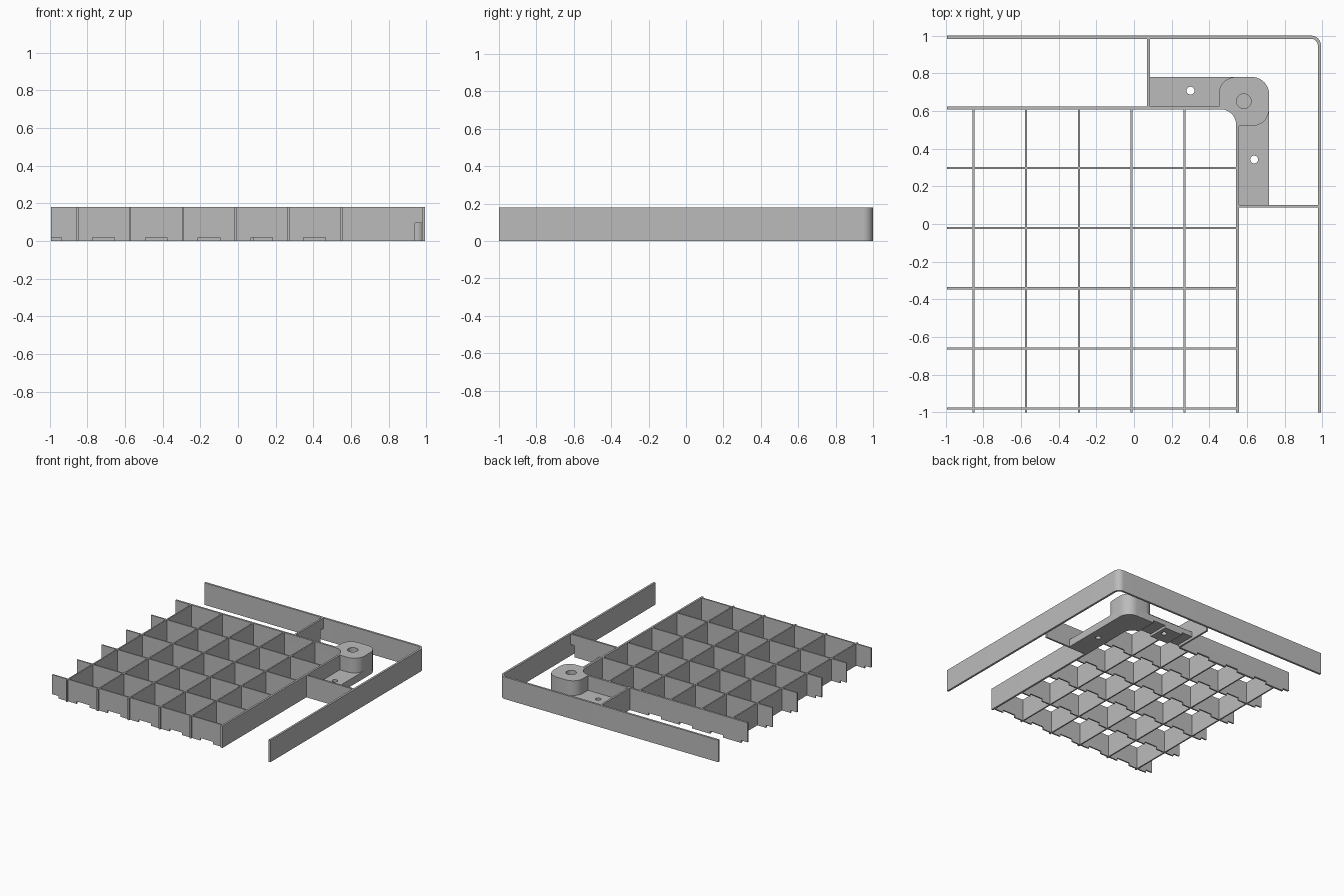
import bpy, bmesh
from math import cos, sin, radians
from mathutils import Vector

if "Cube" in bpy.data.objects:
    bpy.data.objects.remove(bpy.data.objects["Cube"], do_unlink=True)

H = 0.18          # common height
X = 0.993         # half width
NOTCH = 0.02      # strip channel height
PLATE = 0.06      # bracket plate thickness
RIB = 0.011       # divider thickness
PITCH = 0.28      # divider spacing across x

grey = bpy.data.materials.new("grey plastic")
grey.use_nodes = True
grey.diffuse_color = (0.5, 0.5, 0.5, 1)
grey.node_tree.nodes["Principled BSDF"].inputs["Base Color"].default_value = grey.diffuse_color


def arc(cx, cy, r, a0, a1, n=12):
    angles = [radians(a0 + (a1 - a0) * i / n) for i in range(n + 1)]
    return [(cx + r * cos(a), cy + r * sin(a)) for a in angles]


def prism(name, outline, lo, hi, axis="z"):
    """Extrude a 2D outline along an axis from lo to hi."""
    place = {"z": lambda a, b, c: (a, b, c),
             "y": lambda a, b, c: (a, c, b),
             "x": lambda a, b, c: (c, a, b)}[axis]
    bm = bmesh.new()
    face = bm.faces.new([bm.verts.new(place(a, b, lo)) for a, b in outline])
    new = bmesh.ops.extrude_face_region(bm, geom=[face])["geom"]
    shift = Vector(place(0, 0, hi - lo))
    bmesh.ops.translate(bm, vec=shift, verts=[v for v in new if isinstance(v, bmesh.types.BMVert)])
    bmesh.ops.recalc_face_normals(bm, faces=bm.faces)
    mesh = bpy.data.meshes.new(name)
    bm.to_mesh(mesh)
    bm.free()
    mesh.materials.append(grey)
    obj = bpy.data.objects.new(name, mesh)
    bpy.context.collection.objects.link(obj)
    return obj


def box(name, x0, x1, y0, y1, z0=0, z1=H):
    return prism(name, [(x0, y0), (x1, y0), (x1, y1), (x0, y1)], z0, z1)


def cut(obj, cutters):
    """Subtract the cutters and bake the result."""
    for c in cutters:
        mod = obj.modifiers.new("cut", "BOOLEAN")
        mod.operation, mod.solver, mod.object = "DIFFERENCE", "EXACT", c
    dg = bpy.context.evaluated_depsgraph_get()
    baked = bpy.data.meshes.new_from_object(obj.evaluated_get(dg))
    obj.modifiers.clear()
    obj.data = baked


# Cutters: strip channels along y and screw holes
channels = []
for i in range(6):
    x = -0.994 + PITCH * i
    channels.append(box("channel_cutter", x - 0.0575, x + 0.0575, -1.1, 0.85, -0.1, NOTCH))
holes = [prism("hole_cutter", arc(x, y, 0.021, 0, 345, 23), -0.1, 0.3)
         for x, y in ((0.30, 0.708), (0.638, 0.342))]
socket = prism("socket_cutter", arc(0.583, 0.652, 0.039, 0, 348, 29), PLATE, 0.3)
cutters = channels + holes + [socket]

# Outer wall with rounded corner
prism("outer_wall", [(-X, 1)] + arc(0.94, 0.947, 0.053, 90, 0) + [(X, -1), (0.976, -1)]
      + arc(0.94, 0.947, 0.036, 0, 90) + [(-X, 0.983)], 0, H)

# Inner wall with rounded corner
inner_outside = arc(0.46, 0.527, 0.098, 90, 0)
inner_wall = prism("inner_wall", [(-X, 0.625)] + inner_outside + [(0.558, -1), (0.542, -1)]
                   + arc(0.46, 0.527, 0.082, 0, 90) + [(-X, 0.609)], 0, H)
cut(inner_wall, channels)

# Grid of dividers; only the cross dividers have channels
for i in range(5):
    x = -0.853 + PITCH * i
    box(f"long_divider_{i + 1}", x - RIB / 2, x + RIB / 2, -1, 0.612)
    y = 0.297 - 0.319 * i
    bar = box(f"cross_divider_{i + 1}", -X, 0.545, y - RIB / 2, y + RIB / 2)
    cut(bar, channels)


# Ribs joining both walls, relieved at the outer lower corner
def rib_profile(start, relief, end):
    return [(start, 0), (relief, 0), (relief, 0.095), (end, 0.095), (end, H), (start, H)]


prism("side_rib", rib_profile(0.555, 0.94, 0.978), 0.087, 0.102, "y")
prism("back_rib", rib_profile(0.622, 0.945, 0.985), 0.07, 0.085, "x")

# Corner bracket: L plate and raised boss
plate = prism("bracket_plate", [(0.085, 0.625)] + inner_outside + [(0.558, 0.102), (0.717, 0.102)]
              + arc(0.627, 0.69, 0.09, 0, 90) + [(0.085, 0.78)], 0, PLATE)
cut(plate, channels + holes)
boss = prism("bracket_boss", [(0.45, 0.625)] + arc(0.54, 0.69, 0.09, 180, 90)
             + arc(0.627, 0.69, 0.09, 90, 0) + arc(0.627, 0.61, 0.09, 0, -90)
             + [(0.558, 0.52)] + inner_outside[::-1], PLATE - 0.005, H)
cut(boss, [socket])

for c in cutters:
    bpy.data.objects.remove(c, do_unlink=True)

# Smooth the rounded parts, keep edges sharp
bpy.ops.object.select_all(action="DESELECT")
for name in ("outer_wall", "inner_wall", "bracket_plate", "bracket_boss"):
    bpy.data.objects[name].select_set(True)
bpy.context.view_layer.objects.active = bpy.data.objects["outer_wall"]
bpy.ops.object.shade_smooth_by_angle(angle=radians(30))
